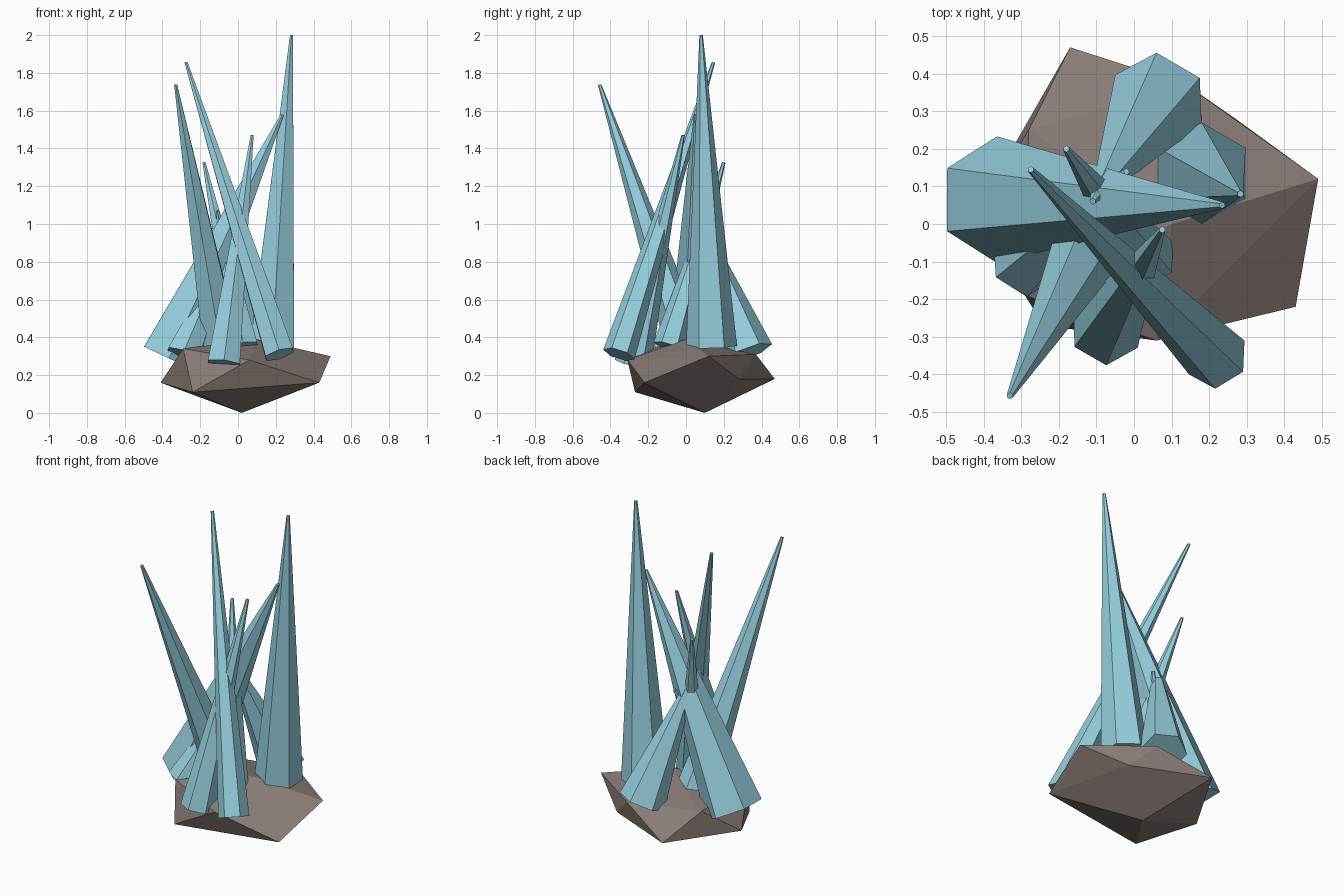
import bpy, bmesh
from mathutils import Vector, Matrix

cube = bpy.data.objects.get("Cube")
if cube:
    bpy.data.objects.remove(cube, do_unlink=True)


def make_material(name, rgb):
    mat = bpy.data.materials.new(name)
    mat.use_nodes = True
    mat.diffuse_color = (*rgb, 1)
    mat.node_tree.nodes["Principled BSDF"].inputs["Base Color"].default_value = (*rgb, 1)
    return mat


def add_object(name, bm, mat):
    bmesh.ops.recalc_face_normals(bm, faces=bm.faces)
    mesh = bpy.data.meshes.new(name)
    bm.to_mesh(mesh)
    bm.free()
    mesh.materials.append(mat)
    bpy.context.collection.objects.link(bpy.data.objects.new(name, mesh))


def crystal(name, base, tip, radius):
    """Six-sided tapered spike from base centre to a tiny blunt tip."""
    base, tip = Vector(base), Vector(tip)
    axis = tip - base
    turn = Vector((0, 0, 1)).rotation_difference(axis).to_matrix().to_4x4()
    place = Matrix.Translation((base + tip) / 2) @ turn
    bm = bmesh.new()
    bmesh.ops.create_cone(bm, cap_ends=True, segments=6, radius1=radius,
                          radius2=0.009, depth=axis.length, matrix=place)
    add_object(name, bm, ice)


ice = make_material("ice_blue", (0.305, 0.62, 0.73))
stone = make_material("brown_stone", (0.25, 0.20, 0.18))

# Rock: a rough twelve-cornered boulder
corners = [
    (0.02, 0.10, 0.0),
    (0.43, -0.22, 0.16), (-0.24, -0.27, 0.11), (-0.41, 0.05, 0.16),
    (-0.17, 0.47, 0.18), (0.27, 0.28, 0.18),
    (0.49, 0.12, 0.30), (0.06, -0.31, 0.28), (-0.29, -0.19, 0.34),
    (-0.28, 0.25, 0.32), (0.14, 0.37, 0.31),
    (0.10, 0.0, 0.39),
]
rock = bmesh.new()
for corner in corners:
    rock.verts.new(corner)
bmesh.ops.convex_hull(rock, input=rock.verts)
add_object("rock_base", rock, stone)

# Crystals: base centre, tip, base radius
crystal("tall_crystal", (0.18, 0.135, 0.35), (0.283, 0.08, 2.0), 0.135)
crystal("front_left_crystal", (0.22, -0.355, 0.31), (-0.275, 0.145, 1.855), 0.087)
crystal("forward_leaning_crystal", (-0.08, 0.02, 0.30), (-0.33, -0.457, 1.737), 0.115)
crystal("right_crystal", (-0.365, 0.065, 0.29), (0.235, 0.05, 1.58), 0.168)
crystal("front_crystal", (-0.075, -0.28, 0.26), (0.075, -0.015, 1.47), 0.098)
crystal("middle_crystal", (0.03, -0.09, 0.35), (-0.18, 0.20, 1.325), 0.085)
crystal("back_crystal", (0.065, 0.33, 0.32), (-0.11, 0.06, 1.07), 0.133)
crystal("small_right_crystal", (-0.29, -0.10, 0.30), (-0.02, 0.14, 0.95), 0.10)
